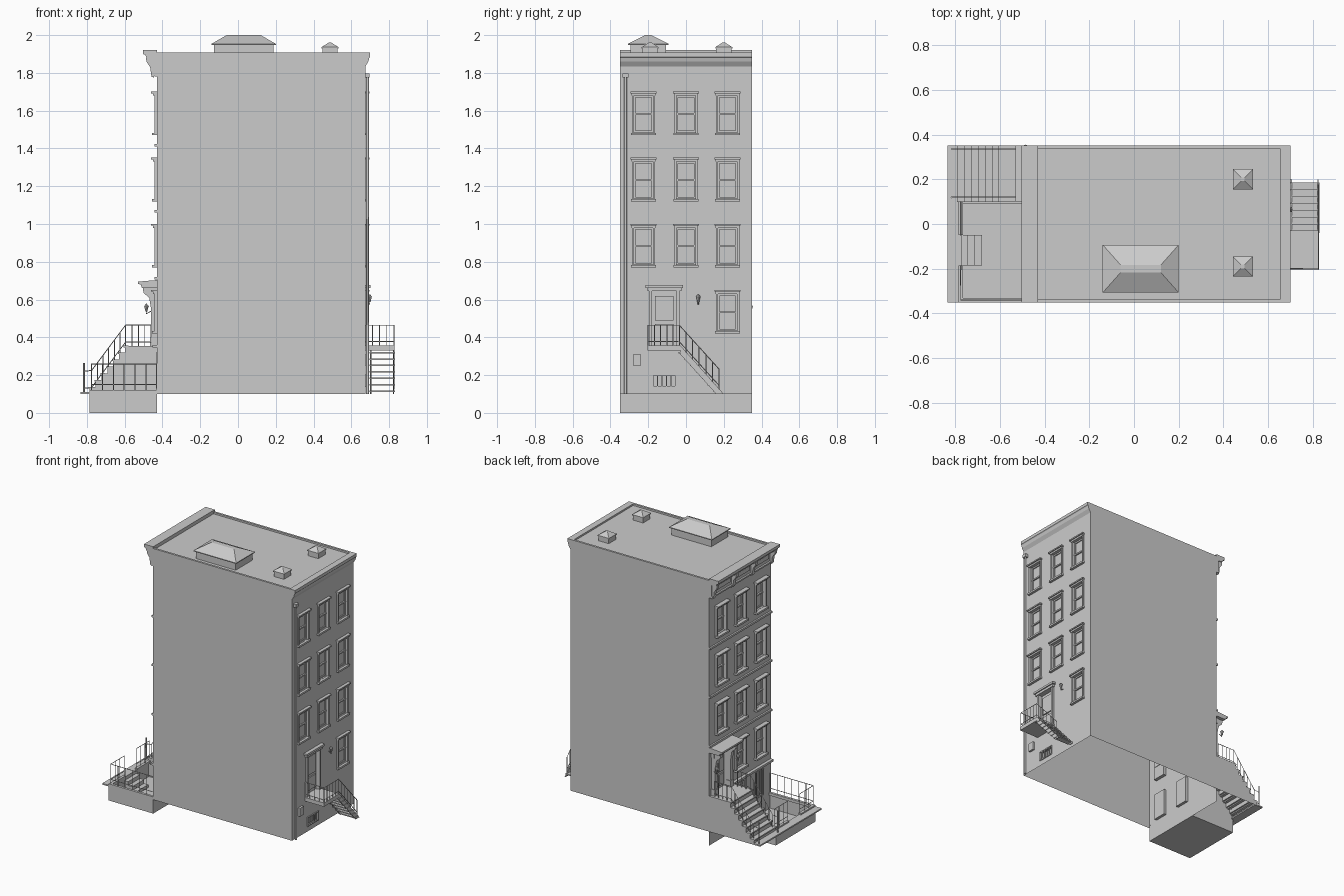
import bpy, bmesh, math

if "Cube" in bpy.data.objects:
    bpy.data.objects.remove(bpy.data.objects["Cube"])

XF, XB, W, ZR = -0.43, 0.675, 0.35, 1.895   # street wall, rear wall, half width, roof


def finish(name, bm):
    bmesh.ops.recalc_face_normals(bm, faces=bm.faces)
    me = bpy.data.meshes.new(name)
    bm.to_mesh(me)
    bm.free()
    ob = bpy.data.objects.new(name, me)
    bpy.context.collection.objects.link(ob)
    return ob


def quad(bm, *pts):
    return bm.faces.new([bm.verts.new(p) for p in pts])


def boxes(name, *dims):
    """One object from boxes given as x0,x1,y0,y1,z0,z1."""
    bm = bmesh.new()
    for x0, x1, y0, y1, z0, z1 in dims:
        r = bmesh.ops.create_cube(bm, size=1)
        for v in r["verts"]:
            v.co = (x1 if v.co.x > 0 else x0, y1 if v.co.y > 0 else y0, z1 if v.co.z > 0 else z0)
    return finish(name, bm)


def prism(name, profile, y0, y1):
    """Extrude an x,z profile along y."""
    bm = bmesh.new()
    f = quad(bm, *[(x, y0, z) for x, z in profile])
    r = bmesh.ops.extrude_face_region(bm, geom=[f])
    for v in r["geom"]:
        if isinstance(v, bmesh.types.BMVert):
            v.co.y = y1
    return finish(name, bm)


def rods(name, paths, radius=0.0025):
    cu = bpy.data.curves.new(name, "CURVE")
    cu.dimensions, cu.bevel_depth, cu.bevel_resolution = "3D", radius, 0
    cu.use_fill_caps = True
    for path in paths:
        s = cu.splines.new("POLY")
        s.points.add(len(path) - 1)
        for p, c in zip(s.points, path):
            p.co = (*c, 1)
    ob = bpy.data.objects.new(name, cu)
    bpy.context.collection.objects.link(ob)
    return ob


def railing(name, path, height, step=0.035, low=0.02):
    """Top rail, bottom rail and balusters along a path of foot points."""
    up = lambda p, h: (p[0], p[1], p[2] + h)
    paths = [[up(p, height) for p in path], [up(p, low) for p in path]]
    for a, b in zip(path, path[1:]):
        n = max(1, round(math.dist(a[:2], b[:2]) / step))
        for i in range(n + 1):
            p = tuple(u + (v - u) * i / n for u, v in zip(a, b))
            paths.append([p, up(p, height)])
    return rods(name, paths)


def facade(name, x, out, z_low, holes, depth=0.02):
    """Wall sheet with recessed openings (y, half width, z0, z1)."""
    bm = bmesh.new()
    ys = sorted({-W, W} | {round(h[0] + s * h[1], 4) for h in holes for s in (-1, 1)})
    zs = sorted({z_low, ZR} | {z for h in holes for z in h[2:]})
    xi = x - out * depth
    for y0, y1 in zip(ys, ys[1:]):
        for z0, z1 in zip(zs, zs[1:]):
            ym, zm = (y0 + y1) / 2, (z0 + z1) / 2
            if not any(abs(ym - h[0]) < h[1] and h[2] < zm < h[3] for h in holes):
                quad(bm, (x, y0, z0), (x, y1, z0), (x, y1, z1), (x, y0, z1))
    for yc, hw, z0, z1 in holes:
        c = [(yc - hw, z0), (yc + hw, z0), (yc + hw, z1), (yc - hw, z1)]
        quad(bm, *[(xi, *p) for p in c])
        for p, q in zip(c, c[1:] + c[:1]):
            quad(bm, (x, *p), (x, *q), (xi, *q), (xi, *p))
    bmesh.ops.remove_doubles(bm, verts=bm.verts, dist=1e-5)
    return finish(name, bm)


# walls and openings: hollow shell, open underneath
COLS, FLOORS = (-0.225, 0.0, 0.22), (0.77, 1.12, 1.47)
rear_win = [(y, z) for z in FLOORS for y in COLS] + [(0.22, 0.42)]
front_win = [(y, z) for z in FLOORS for y in COLS] + [(-0.225, 0.42), (0.0, 0.42)]
hole = lambda y, z: (y, 0.05, round(z + 0.015, 4), round(z + 0.21, 4))
facade("rear_wall", XB, 1, 0.1, [hole(*w) for w in rear_win] + [(-0.115, 0.065, 0.355, 0.645), (-0.115, 0.06, 0.14, 0.2)])
facade("street_wall", XF, -1, 0.0, [hole(*w) for w in front_win] +
       [(0.225, 0.07, 0.355, 0.63), (-0.225, 0.05, 0.13, 0.32), (0.0, 0.05, 0.13, 0.32)])
bm = bmesh.new()
for y in (-W, W):
    quad(bm, (XF, y, 0.1), (XB, y, 0.1), (XB, y, ZR), (XF, y, ZR))
quad(bm, (XF, -W, ZR), (XB, -W, ZR), (XB, W, ZR), (XF, W, ZR))
finish("side_walls_and_roof", bm)
boxes("parapet", (XF, XB, -W, -W + 0.015, ZR, 1.907), (XF, XB, W - 0.015, W, ZR, 1.907),
      (XB - 0.02, XB, -W, W, ZR, 1.907))

# windows: local +x points outward, origin at sill centre on the wall
win = boxes("window", (0, 0.018, -0.066, 0.066, 0, 0.013), (0, 0.009, -0.062, -0.05, 0.013, 0.21),
            (0, 0.009, 0.05, 0.062, 0.013, 0.21), (-0.016, -0.006, -0.05, 0.05, 0.108, 0.118),
            (-0.016, -0.009, -0.05, -0.042, 0.015, 0.21), (-0.016, -0.009, 0.042, 0.05, 0.015, 0.21),
            (-0.016, -0.009, -0.05, 0.05, 0.2, 0.21), (-0.016, -0.009, -0.05, 0.05, 0.015, 0.024),
            (0, 0.014, -0.063, 0.063, 0.21, 0.222), (0, 0.022, -0.069, 0.069, 0.222, 0.231))
mesh = win.data
bpy.data.objects.remove(win)
for label, x, spots, rot, sx in (("rear_window", XB, rear_win, 0, 1), ("street_window", XF, front_win, math.pi, 1.45)):
    for y, z in spots:
        ob = bpy.data.objects.new(label, mesh)
        ob.location, ob.rotation_euler.z, ob.scale.x = (x, y, z), rot, sx
        bpy.context.collection.objects.link(ob)

# cornices, belt courses and brackets
prism("street_cornice", [(XF, 1.92), (-0.503, 1.92), (-0.503, 1.90), (-0.49, 1.895), (-0.485, 1.88),
                         (-0.448, 1.875), (-0.448, 1.80), (-0.455, 1.795), (-0.455, 1.785), (XF, 1.78)], -W, W)
for i in range(4):
    y = -0.33 + i * 0.22
    prism("cornice_bracket", [(-0.445, 1.88), (-0.487, 1.88), (-0.485, 1.86), (-0.465, 1.83), (-0.458, 1.78),
                              (-0.445, 1.775)], y - 0.013, y + 0.013)
boxes("frieze_panels", *[(-0.455, -0.445, y - 0.075, y + 0.075, 1.825, 1.855) for y in (-0.22, 0, 0.22)])
boxes("belt_courses", *[(XF - 0.012, XF, -W, W, z, z + 0.014) for z in (0.705, 1.06, 1.41)],
      (XF - 0.022, XF, -W, 0.1, 0.345, 0.36))
prism("rear_cornice", [(XB, 1.907), (0.70, 1.907), (0.70, 1.885), (0.695, 1.88), (0.69, 1.86), (XB, 1.835)], -W, W)


# roof lights and vents
def hipped(name, cx, cy, hx, hy, z_eave, z_top, tx, ty, lip):
    base = boxes(name + "_base", (cx - hx, cx + hx, cy - hy, cy + hy, ZR, z_eave))
    bm = bmesh.new()
    rings = [[bm.verts.new((cx + sx * a, cy + sy * b, z)) for sx, sy in ((-1, -1), (1, -1), (1, 1), (-1, 1))]
             for a, b, z in ((hx + lip, hy + lip, z_eave), (hx + lip, hy + lip, z_eave + 0.006), (tx, ty, z_top))]
    for lo, hi in zip(rings, rings[1:]):
        for i in range(4):
            bm.faces.new((lo[i], lo[(i + 1) % 4], hi[(i + 1) % 4], hi[i]))
    bm.faces.new(rings[0])
    bm.faces.new(rings[2])
    finish(name + "_top", bm)


hipped("skylight", 0.03, -0.2, 0.158, 0.095, 1.948, 2.0, 0.09, 0.017, 0.012)
for y in (0.2, -0.19):
    hipped("roof_vent", 0.487, y, 0.04, 0.04, 1.93, 1.96, 0.008, 0.008, 0.005)

# rear door, porch and fittings
boxes("rear_door", (XB, XB + 0.012, -0.195, -0.18, 0.355, 0.65), (XB, XB + 0.012, -0.05, -0.035, 0.355, 0.65),
      (XB, XB + 0.018, -0.205, -0.025, 0.645, 0.662), (XB, XB + 0.026, -0.215, -0.015, 0.662, 0.677),
      (XB - 0.018, XB - 0.01, -0.165, -0.065, 0.38, 0.47), (XB - 0.018, XB - 0.01, -0.165, -0.065, 0.49, 0.62))
boxes("rear_landing", (XB, 0.828, -0.205, -0.03, 0.33, 0.357))
N = 7
treads = [(0.695, 0.83, -0.04 + i * 0.031, 0.0 + i * 0.031, 0.315 - i * 0.034, 0.323 - i * 0.034) for i in range(N)]
boxes("rear_treads", *treads)
for x in (0.70, 0.82):
    bm = bmesh.new()
    f = quad(bm, (x, -0.03, 0.357), (x, -0.03, 0.31), (x, 0.16, 0.1), (x, 0.2, 0.1))
    r = bmesh.ops.extrude_face_region(bm, geom=[f])
    bmesh.ops.translate(bm, vec=(0.006, 0, 0), verts=[v for v in r["geom"] if isinstance(v, bmesh.types.BMVert)])
    finish("rear_stringer", bm)
railing("rear_railing", [(XB, -0.2, 0.357), (0.825, -0.2, 0.357), (0.825, -0.035, 0.357), (0.825, 0.175, 0.125)], 0.107)
boxes("meter_box", (XB, XB + 0.015, -0.28, -0.237, 0.25, 0.31))
boxes("basement_grille", (XB, XB + 0.006, -0.178, -0.052, 0.197, 0.204), (XB, XB + 0.006, -0.178, -0.052, 0.136, 0.143),
      *[(XB, XB + 0.006, y / 1000 - 0.003, y / 1000 + 0.003, 0.14, 0.2) for y in range(-175, -50, 24)])
rods("downspout", [[(XB + 0.011, -0.32, 0.1), (XB + 0.011, -0.32, 1.79)]], 0.008)
boxes("downspout_head", (XB, 0.697, -0.335, -0.305, 1.775, 1.798))


# wall lamps
def lamp(x, y, z, out):
    bm = bmesh.new()
    for r1, r2, h, dz in ((0.005, 0.011, 0.028, 0), (0.013, 0.002, 0.014, 0.021)):
        r = bmesh.ops.create_cone(bm, cap_ends=True, segments=8, radius1=r1, radius2=r2, depth=h)
        bmesh.ops.translate(bm, vec=(x, y, z + dz), verts=r["verts"])
    finish("lamp", bm)
    rods("lamp_arm", [[(x, y, z), (x, y, z - 0.025), (x - out * 0.024, y, z - 0.012)]], 0.003)


lamp(XB + 0.022, 0.065, 0.6, 1)
for y in (0.1, 0.342):
    lamp(-0.485, y, 0.55, -1)

# entrance: pilasters, brackets, hood and double door
boxes("entrance_surround", *[(XF - 0.03, XF, y - 0.015, y + 0.015, 0.355, 0.64) for y in (0.138, 0.312)],
      *[(XF - 0.035, XF, y - 0.019, y + 0.019, 0.355, 0.4) for y in (0.138, 0.312)],
      (XF - 0.025, XF, 0.12, 0.33, 0.625, 0.665))
for y in (0.138, 0.312):
    prism("hood_bracket", [(XF, 0.665), (-0.505, 0.665), (-0.5, 0.635), (-0.47, 0.61), (-0.462, 0.56), (XF, 0.55)],
          y - 0.013, y + 0.013)
prism("entrance_hood", [(XF, 0.665), (-0.51, 0.665), (-0.515, 0.68), (-0.53, 0.683), (-0.53, 0.695), (XF, 0.703)], 0.1, W)
boxes("entrance_doors", *[(XF + 0.01, XF + 0.018, y - 0.025, y + 0.025, z, z + h)
                          for y in (0.192, 0.258) for z, h in ((0.375, 0.08), (0.475, 0.13))])

# stoop: stepped shell, open underneath
bm = bmesh.new()
S, x, z = 7, -0.785, 0.1
line = [(x, z)]
for i in range(S):
    z += 0.255 / S
    line.append((x, z))
    x = XF if i == S - 1 else x + 0.031
    line.append((x, z))
for (xa, za), (xb, zb) in zip(line, line[1:]):
    quad(bm, (xa, 0.1, za), (xb, 0.1, zb), (xb, W, zb), (xa, W, za))
    if xb > xa:
        for y in (0.1, W):
            quad(bm, (xa, y, 0.1), (xb, y, 0.1), (xb, y, zb), (xa, y, za))
bmesh.ops.remove_doubles(bm, verts=bm.verts, dist=1e-5)
finish("stoop", bm)
boxes("stoop_nosings", *[(a[0] - 0.006, a[0] + 0.02, 0.098, W, a[1] - 0.008, a[1] + 0.001) for a in line[1::2]])
for y in (0.12, 0.335):
    railing("stoop_railing", [(-0.815, y, 0.11), (-0.775, y, 0.115), (-0.595, y, 0.355), (-0.46, y, 0.355)],
            0.11 if y else 0, 0.032)
    rods("newel_post", [[(-0.815, y, 0.11), (-0.815, y, 0.265)]], 0.005)

# sunken areaway with pavement rim, steps and fence
boxes("pavement_rim", (-0.835, -0.77, -W, W, 0.1, 0.11), (-0.77, XF, -W, -0.332, 0.1, 0.11))
boxes("areaway_pit", (-0.785, XF, -W, 0.1, 0, 0.006), (-0.785, -0.775, -W, 0.1, 0, 0.1),
      (-0.785, XF, -W, -0.34, 0, 0.1), (-0.785, XF, 0.092, 0.1, 0, 0.1))
boxes("areaway_steps", *[(-0.775, -0.745 + i * 0.033, -0.185, -0.05, 0, 0.082 - i * 0.027) for i in range(3)])
boxes("areaway_curb", (-0.785, -0.765, -W, -0.185, 0.11, 0.12), (-0.785, -0.765, -0.05, 0.1, 0.11, 0.12),
      (-0.785, XF, -W, -0.332, 0.11, 0.12))
railing("areaway_fence", [(XF, -0.34, 0.12), (-0.775, -0.34, 0.12), (-0.775, -0.185, 0.12)], 0.14, 0.06, 0.03)
railing("areaway_fence_short", [(-0.775, -0.05, 0.12), (-0.775, 0.1, 0.12)], 0.14, 0.05, 0.03)
boxes("areaway_window_bars", *[(XF - 0.004, XF, y + k * 0.02 - 0.002, y + k * 0.02 + 0.002, 0.13, 0.32)
                               for y in (-0.225, 0) for k in range(-2, 3)])
